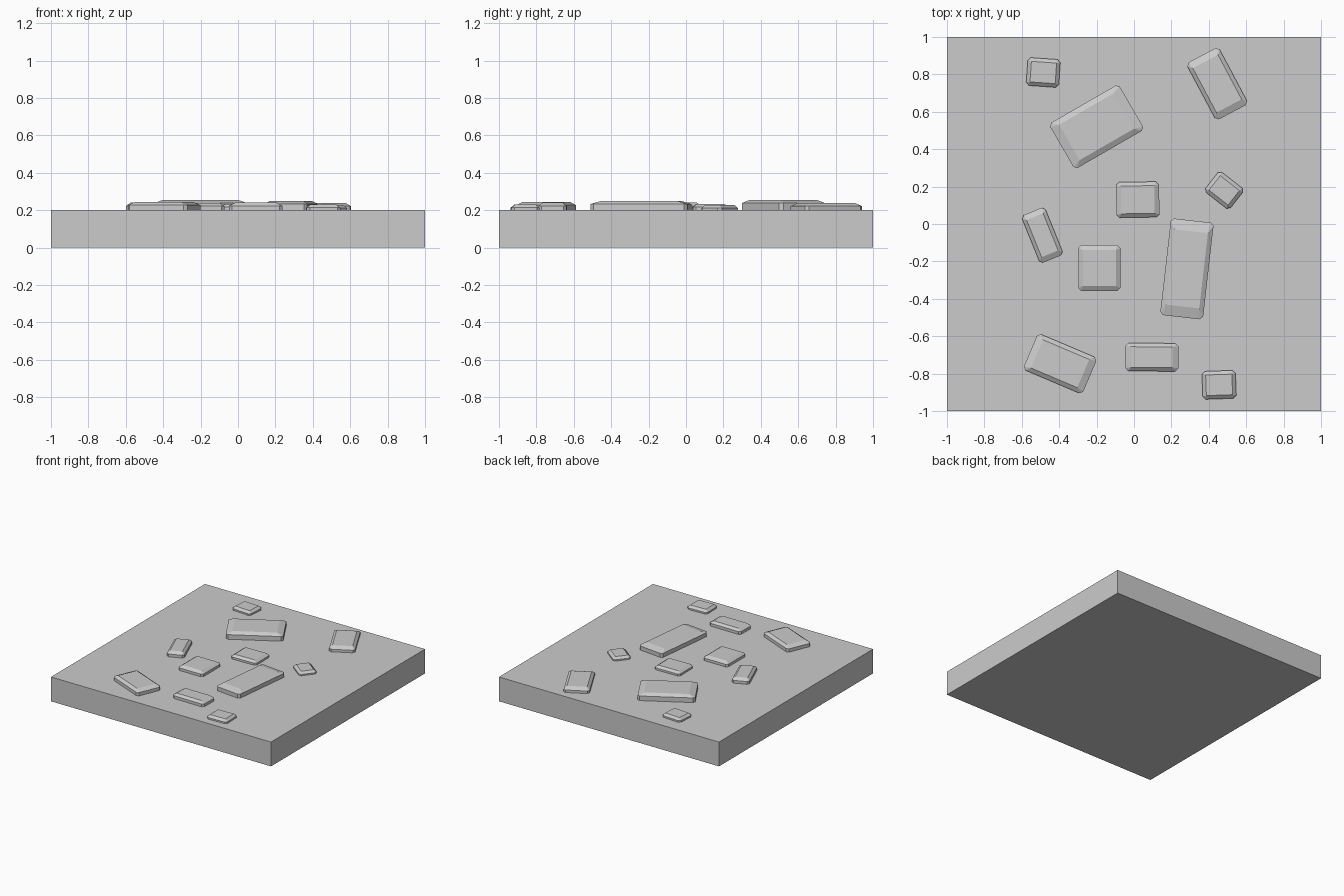
import bpy
import bmesh
from math import radians
from mathutils import Matrix

cube = bpy.data.objects.get("Cube")
if cube:
    bpy.data.objects.remove(cube, do_unlink=True)

grey = bpy.data.materials.new("stone_grey")
grey.use_nodes = True
grey.diffuse_color = (0.6, 0.6, 0.6, 1)
grey.node_tree.nodes["Principled BSDF"].inputs["Base Color"].default_value = (0.6, 0.6, 0.6, 1)

SLAB_TOP = 0.2


def add_object(name, bm):
    bmesh.ops.recalc_face_normals(bm, faces=bm.faces)
    mesh = bpy.data.meshes.new(name)
    bm.to_mesh(mesh)
    bm.free()
    mesh.materials.append(grey)
    obj = bpy.data.objects.new(name, mesh)
    bpy.context.collection.objects.link(obj)
    return obj


def add_stone(name, x, y, width, length, angle, top):
    """Flat stone with cut corners and a chamfered top, set into the slab."""
    bm = bmesh.new()
    w, l = width / 2, length / 2
    cut = 0.016
    shoulder = top - 0.017
    for sx in (-1, 1):
        for sy in (-1, 1):
            for z in (SLAB_TOP - 0.01, shoulder):
                bm.verts.new((sx * (w - cut), sy * l, z))
                bm.verts.new((sx * w, sy * (l - cut), z))
            bm.verts.new((sx * (w - max(0.02, width * 0.11)),
                          sy * (l - max(0.02, length * 0.11)), top))
    bmesh.ops.convex_hull(bm, input=bm.verts)
    bmesh.ops.dissolve_limit(bm, angle_limit=radians(1), verts=bm.verts, edges=bm.edges)
    stone = add_object(name, bm)
    stone.location = (x, y, 0)
    stone.rotation_euler.z = radians(angle)


# Square base slab
bm = bmesh.new()
bmesh.ops.create_cube(bm, size=1, matrix=Matrix.Translation((0, 0, SLAB_TOP / 2))
                      @ Matrix.Diagonal((2, 2, SLAB_TOP, 1)))
add_object("base_slab", bm)

# Scattered stones: x, y, width, length, angle, top height
stones = {
    "back_right_small_stone": (-0.485, 0.81, 0.175, 0.15, -4, 0.23),
    "back_large_stone": (-0.20, 0.52, 0.43, 0.28, 30, 0.255),
    "back_left_stone": (0.445, 0.75, 0.195, 0.345, 28, 0.238),
    "centre_stone": (0.02, 0.13, 0.23, 0.19, 1, 0.233),
    "left_small_stone": (0.482, 0.18, 0.17, 0.138, -38, 0.228),
    "right_stone": (-0.49, -0.06, 0.135, 0.275, 22, 0.24),
    "square_stone": (-0.185, -0.235, 0.225, 0.245, 0, 0.238),
    "long_stone": (0.283, -0.24, 0.23, 0.52, -6.5, 0.25),
    "front_right_stone": (-0.395, -0.747, 0.345, 0.21, -23, 0.244),
    "front_stone": (0.095, -0.712, 0.285, 0.15, -0.5, 0.24),
    "front_left_small_stone": (0.455, -0.86, 0.18, 0.15, 2, 0.23),
}
for name, spec in stones.items():
    add_stone(name, *spec)
